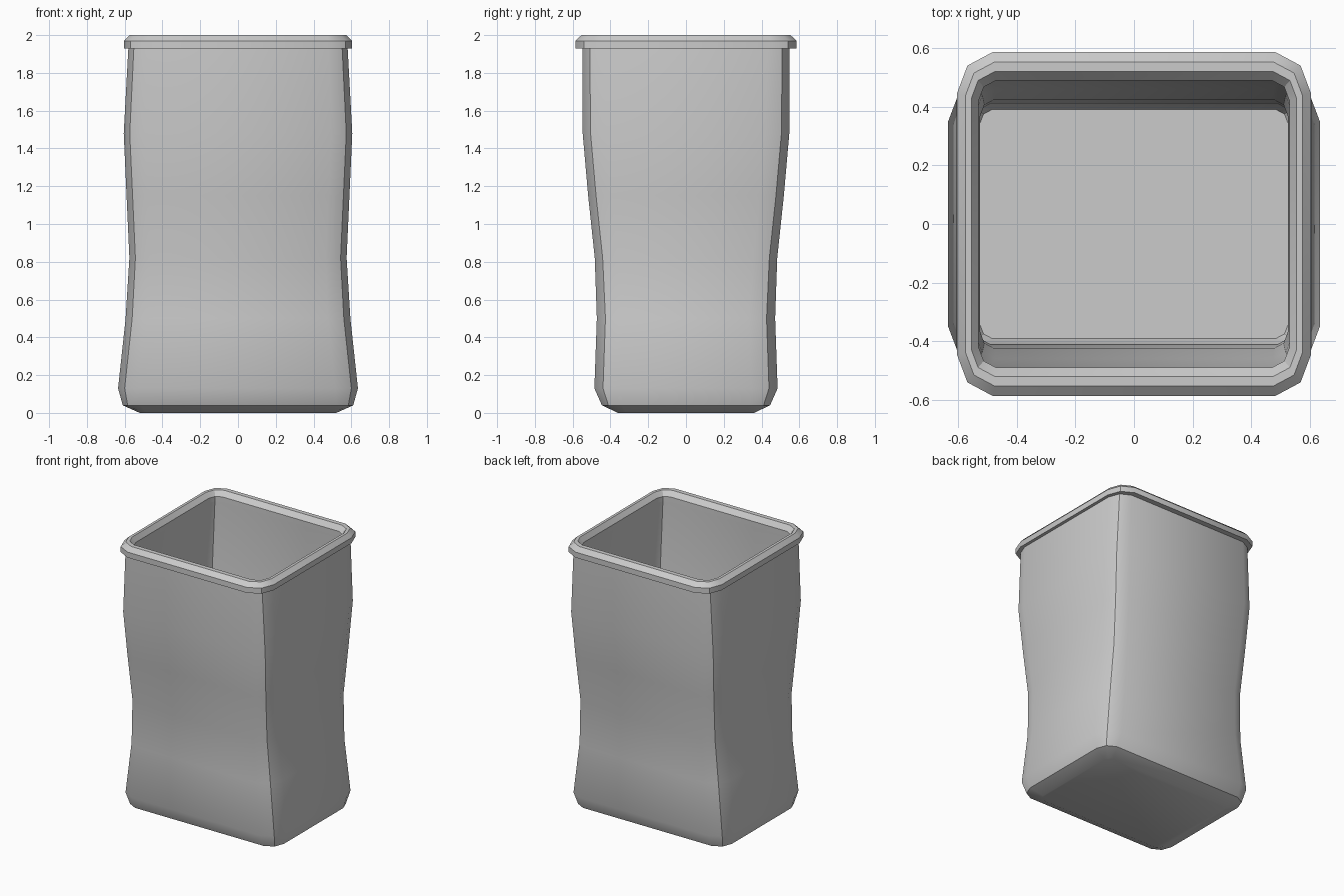
import bpy, bmesh, math

cube = bpy.data.objects.get("Cube")
if cube:
    bpy.data.objects.remove(cube, do_unlink=True)

grey = bpy.data.materials.new("plain grey")
grey.use_nodes = True
colour = (0.6, 0.6, 0.6, 1)
grey.diffuse_color = colour
grey.node_tree.nodes["Principled BSDF"].inputs["Base Color"].default_value = colour


def ring(bm, z, hx, hy, c):
    """Rectangle whose corners are each cut by two chamfers of overall size c."""
    corner = [(hx, hy - 1.15 * c), (hx - 0.29 * c, hy - 0.38 * c), (hx - c, hy)]
    pts = []
    for sx, sy in ((1, 1), (-1, 1), (-1, -1), (1, -1)):
        quarter = corner if sx * sy > 0 else corner[::-1]
        pts += [(sx * x, sy * y, z) for x, y in quarter]
    return [bm.verts.new(p) for p in pts]


def loft(name, profile, cap_start=False, cap_end=False, closed=False):
    bm = bmesh.new()
    rings = [ring(bm, *row) for row in profile]
    pairs = list(zip(rings, rings[1:]))
    if closed:
        pairs.append((rings[-1], rings[0]))
    for a, b in pairs:
        for i in range(len(a)):
            j = (i + 1) % len(a)
            bm.faces.new((a[i], a[j], b[j], b[i]))
    if cap_start:
        bm.faces.new(rings[0][::-1])
    if cap_end:
        bm.faces.new(rings[-1])
    mesh = bpy.data.meshes.new(name)
    bm.to_mesh(mesh)
    bm.free()
    mesh.materials.append(grey)
    obj = bpy.data.objects.new(name, mesh)
    bpy.context.collection.objects.link(obj)
    bpy.ops.object.select_all(action="DESELECT")
    obj.select_set(True)
    bpy.context.view_layer.objects.active = obj
    bpy.ops.object.shade_smooth_by_angle(angle=math.radians(30))
    return obj


# Waisted outer walls with a chamfered foot: height, half width, half depth, corner
loft("outer_body", [
    (0, 0.52, 0.36, 0.04), (0.04, 0.61, 0.445, 0.09), (0.13, 0.635, 0.485, 0.12),
    (0.5, 0.595, 0.472, 0.12), (0.82, 0.575, 0.483, 0.11), (1.15, 0.59, 0.518, 0.11),
    (1.48, 0.605, 0.547, 0.11), (1.94, 0.58, 0.547, 0.1),
], cap_start=True)

# Overhanging lip with bevelled top, continuing into the inner walls and floor
loft("rim", [
    (1.93, 0.53, 0.49, 0.06), (1.93, 0.603, 0.586, 0.12), (1.97, 0.603, 0.586, 0.12),
    (2.0, 0.575, 0.553, 0.1), (2.0, 0.555, 0.52, 0.08), (1.965, 0.53, 0.49, 0.06),
], closed=True)

loft("inner_walls", [
    (1.95, 0.53, 0.49, 0.06), (1.48, 0.55, 0.49, 0.06), (1.15, 0.535, 0.46, 0.06),
    (0.82, 0.525, 0.425, 0.05), (0.5, 0.54, 0.41, 0.05), (0.15, 0.57, 0.42, 0.05),
    (0.08, 0.525, 0.39, 0.04),
], cap_end=True)
